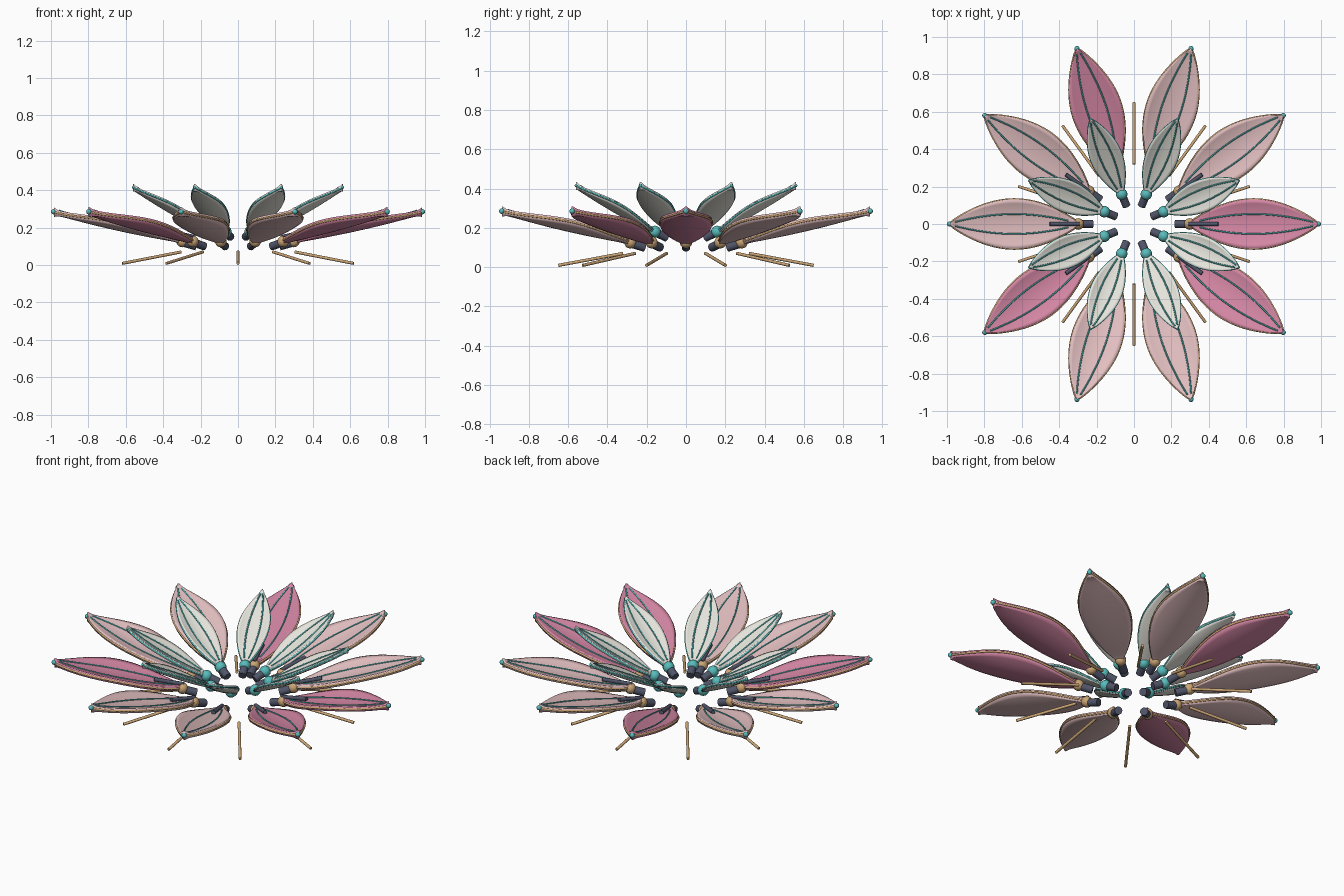
import bpy, bmesh
from math import sin, pi, radians
from mathutils import Vector, Matrix

old = bpy.data.objects.get("Cube")
if old:
    bpy.data.objects.remove(old, do_unlink=True)


def material(name, rgb):
    m = bpy.data.materials.new(name)
    m.use_nodes = True
    m.diffuse_color = (*rgb, 1)
    bsdf = next(n for n in m.node_tree.nodes if n.type == 'BSDF_PRINCIPLED')
    bsdf.inputs["Base Color"].default_value = (*rgb, 1)
    return m


PALE = material("pale pink", (0.78, 0.53, 0.54))
DEEP = material("deep pink", (0.66, 0.24, 0.37))
IVORY = material("ivory", (0.78, 0.77, 0.71))
BRASS = material("brass", (0.60, 0.38, 0.18))
TEAL = material("teal", (0.10, 0.50, 0.50))
STEEL = material("gunmetal", (0.08, 0.09, 0.14))


def finish(bm, name, mat, sharp=40):
    mesh = bpy.data.meshes.new(name)
    bm.to_mesh(mesh)
    bm.free()
    mesh.shade_smooth()
    mesh.set_sharp_from_angle(angle=radians(sharp))
    mesh.materials.append(mat)
    return mesh


def place(name, mesh, angle):
    ob = bpy.data.objects.new(name, mesh)
    ob.rotation_euler.z = angle
    bpy.context.collection.objects.link(ob)


def ball(name, mat, centre, radius):
    bm = bmesh.new()
    bmesh.ops.create_uvsphere(bm, u_segments=16, v_segments=10, radius=radius,
                              matrix=Matrix.Translation(centre))
    return finish(bm, name, mat)


def rod(name, mat, a, b, radius):
    a, b = Vector(a), Vector(b)
    turn = (b - a).to_track_quat('Z', 'Y').to_matrix().to_4x4()
    bm = bmesh.new()
    bmesh.ops.create_cone(bm, cap_ends=True, segments=14, radius1=radius, radius2=radius,
                          depth=(b - a).length, matrix=Matrix.Translation((a + b) / 2) @ turn)
    return finish(bm, name, mat)


def tube(name, mat, points, radius, cyclic=False):
    curve = bpy.data.curves.new(name, 'CURVE')
    curve.dimensions = '3D'
    curve.bevel_depth = radius
    curve.bevel_resolution = 1
    curve.use_fill_caps = True
    spline = curve.splines.new('POLY')
    spline.points.add(len(points) - 1)
    for p, co in zip(spline.points, points):
        p.co = (*co, 1)
    spline.use_cyclic_u = cyclic
    temp = bpy.data.objects.new(name, curve)
    bpy.context.collection.objects.link(temp)
    graph = bpy.context.evaluated_depsgraph_get()
    mesh = bpy.data.meshes.new_from_object(temp.evaluated_get(graph))
    bpy.data.objects.remove(temp, do_unlink=True)
    mesh.shade_smooth()
    mesh.materials.clear()
    mesh.materials.append(mat)
    return mesh


class Petal:
    """Thick, slightly dished leaf along +x, flaring in depth at its two points."""

    def __init__(self, r0, r1, z0, z1, width, cup, sag, thick):
        self.r0, self.r1, self.z0, self.z1 = r0, r1, z0, z1
        self.width, self.cup, self.sag, self.thick = width, cup, sag, thick

    def at(self, t, v, side=0, lift=0):
        swell = max(sin(pi * t), 0) ** 0.85
        half = 0.003 + self.width * swell
        depth = self.thick * (1 + 0.9 * abs(2 * t - 1) ** 24)
        z = self.z0 + (self.z1 - self.z0) * t - self.sag * sin(pi * t)
        z += self.cup * (v * swell) ** 2 + side * depth + lift
        return Vector((self.r0 + (self.r1 - self.r0) * t, v * half, z))

    def blade(self, name, mat, nt=40, nv=12):
        bm = bmesh.new()
        layers = []
        for side in (1, -1):
            grid = [[bm.verts.new(self.at(i / nt, 2 * j / nv - 1, side)) for j in range(nv + 1)]
                    for i in range(nt + 1)]
            for i in range(nt):
                for j in range(nv):
                    bm.faces.new((grid[i][j], grid[i + 1][j], grid[i + 1][j + 1], grid[i][j + 1]))
            layers.append(grid)
        # wall joining the upper and lower skins
        loop = [(i, 0) for i in range(nt)] + [(nt, j) for j in range(nv)]
        loop += [(i, nv) for i in range(nt, 0, -1)] + [(0, j) for j in range(nv, 0, -1)]
        up, low = ([g[i][j] for i, j in loop] for g in layers)
        for k in range(len(loop)):
            bm.faces.new((up[k - 1], low[k - 1], low[k], up[k]))
        bmesh.ops.recalc_face_normals(bm, faces=bm.faces[:])
        return finish(bm, name, mat, 170)

    def rim(self, name, mat, radius, n=32):
        edge = [self.at(i / n, 1) for i in range(n + 1)]
        other = [Vector((p.x, -p.y, p.z)) for p in reversed(edge)]
        return tube(name, mat, edge + other, radius, True)

    def vein(self, name, v, n=26):
        pts = [self.at(0.08 + 0.88 * i / n, v, 1, 0.001) for i in range(n + 1)]
        return tube(name, TEAL, pts, 0.0042)


# Outer ring: ten broad petals with brass fittings
outer = Petal(0.295, 0.985, 0.13, 0.283, 0.129, 0.03, 0.01, 0.014)
outer_parts = {
    "outer_rim": outer.rim("outer_rim", BRASS, 0.006),
    "outer_vein_left": outer.vein("outer_vein_left", 0.4),
    "outer_vein_right": outer.vein("outer_vein_right", -0.4),
    "outer_tip_bead": ball("outer_tip_bead", TEAL, (0.986, 0, 0.285), 0.014),
    "outer_joint": ball("outer_joint", BRASS, (0.298, 0, 0.126), 0.031),
    "outer_socket": rod("outer_socket", STEEL, (0.222, 0, 0.1), (0.285, 0, 0.118), 0.022),
    "outer_pin": rod("outer_pin", STEEL, (0.29, 0, 0.15), (0.45, 0, 0.18), 0.011),
}
blades = [outer.blade("outer_petal_" + n, m) for n, m in (("deep", DEEP), ("pale", PALE))]
brace = rod("brace_rod", BRASS, (0.32, 0, 0.07), (0.65, 0, 0.009), 0.008)
for i in range(10):
    angle = radians(36 * i)
    place("outer_petal", blades[0 if i % 3 == 0 else 1], angle)
    for name, mesh in outer_parts.items():
        place(name, mesh, angle)
    place("brace_rod", brace, angle + radians(18))

# Inner ring: eight narrow upright petals with teal fittings
inner = Petal(0.17, 0.605, 0.18, 0.413, 0.08, 0.024, 0.01, 0.011)
inner_parts = {
    "inner_petal": inner.blade("inner_petal", IVORY),
    "inner_rim": inner.rim("inner_rim", TEAL, 0.005),
    "inner_vein_left": inner.vein("inner_vein_left", 0.4),
    "inner_vein_right": inner.vein("inner_vein_right", -0.4),
    "inner_tip_bead": ball("inner_tip_bead", TEAL, (0.605, 0, 0.415), 0.008),
    "inner_joint": ball("inner_joint", TEAL, (0.172, 0, 0.18), 0.031),
    "inner_socket": rod("inner_socket", STEEL, (0.105, 0, 0.15), (0.165, 0, 0.176), 0.022),
}
for i in range(8):
    for name, mesh in inner_parts.items():
        place(name, mesh, radians(45 * i + 22.5))
